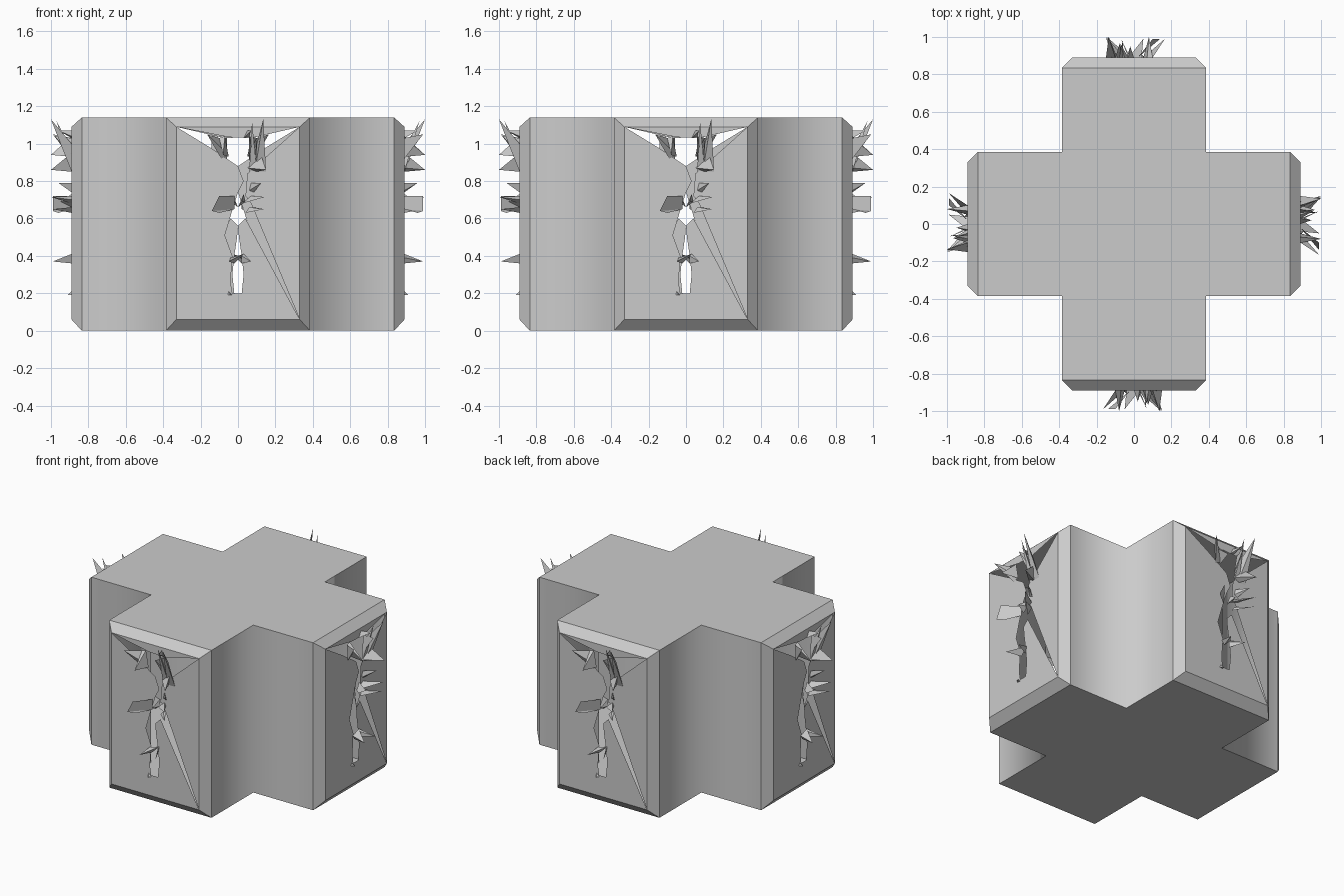
import bpy, bmesh
from math import cos, sin, pi
from mathutils import Matrix, Vector

if "Cube" in bpy.data.objects:
    bpy.data.objects.remove(bpy.data.objects["Cube"])

H, W, L, E = 1.14, 0.385, 0.835, 0.89   # height, arm half width, chamfer start, end plane


def make_object(name, bm):
    me = bpy.data.meshes.new(name)
    bm.to_mesh(me)
    bm.free()
    ob = bpy.data.objects.new(name, me)
    bpy.context.collection.objects.link(ob)
    return ob


def face(bm, pts):
    return bm.faces.new([bm.verts.new(p) for p in pts])


# Hollow cross-shaped body: floor, top, side walls
bm = bmesh.new()
quarter = [(-W, -W), (-W, -L), (W, -L)]
outline = []
for k in range(4):
    c, s = round(cos(k * pi / 2)), round(sin(k * pi / 2))
    outline += [(x * c - y * s, x * s + y * c) for x, y in quarter]
low = [bm.verts.new((x, y, 0)) for x, y in outline]
high = [bm.verts.new((x, y, H)) for x, y in outline]
bm.faces.new(low[::-1])
bm.faces.new(high)
for i in range(12):
    j = (i + 1) % 12
    if i % 3 == 1:
        continue                      # arm ends stay open
    f = bm.faces.new((low[i], low[j], high[j], high[i]))
    f.smooth = True
for e in bm.edges:
    inner = all(abs(abs(v.co.x) - W) < .001 and abs(abs(v.co.y) - W) < .001 for v in e.verts)
    e.smooth = inner and abs(e.verts[0].co.z - e.verts[1].co.z) > .5
make_object("cross_body", bm)

# Broken end panel outlines as (x, z)
cracked_panel = [(-.33, 1.09), (-.33, .06), (.33, .06), (.04, .60), (0, .56),
                 (.005, .5), (.02, .40), (.03, .30), (.02, .20), (-.03, .20),
                 (-.04, .26), (-.03, .40), (-.07, .51), (-.035, .63),
                 (0, .74), (.03, .80), (0, .88), (-.15, .98)]
side_piece = [(.33, .06), (.33, 1.09), (.05, .84), (.04, .72), (.07, .68)]
top_piece = [(-.33, 1.09), (-.05, 1.035), (.07, 1.03), (.33, 1.09)]

# Shards: base polygon (x, z) on the panel, then a tip (x, out, z)
shards = [
    ([(.06, .85), (.10, .86), (.07, .97)], (.075, .08, 1.12)),
    ([(.09, .85), (.15, .85), (.10, 1.0)], (.135, .11, 1.13)),
    ([(.05, .87), (.10, .85), (.12, .95)], (.15, .11, .86)),
    ([(-.10, 1.03), (-.05, .94), (-.09, .92)], (-.165, .10, 1.05)),
    ([(-.10, 1.03), (-.07, 1.04), (-.05, .93)], (-.08, .11, .94)),
    ([(.03, 1.03), (.06, 1.04), (.05, 1.07)], (.07, .07, 1.07)),
    ([(.08, .94), (.06, .91), (.08, 1.03)], (.06, .09, 1.04)),
    ([(.07, .79), (.085, .74), (.06, .75)], (.125, .07, .79)),
    ([(.02, .68), (.07, .72), (.08, .70)], (.145, .11, .715)),
    ([(.04, .63), (.06, .66), (.08, .66)], (.14, .10, .65)),
    ([(.0, .66), (.04, .69), (.03, .73)], (.02, .06, .69)),
    ([(-.02, .36), (-.04, .39), (.03, .41)], (-.05, .10, .37)),
    ([(.02, .36), (.03, .41), (.02, .40)], (.07, .10, .37)),
    ([(-.055, .19), (-.03, .19), (-.05, .21)], (-.04, .02, .19)),
]
# Bent flap left of the crack, (x, out, z)
flap = [(-.02, 0, .72), (-.02, 0, .65), (-.14, .10, .64), (-.10, .10, .72)]

for k, side in enumerate(("front", "right", "back", "left")):
    turn = Matrix.Rotation(k * pi / 2, 4, 'Z')

    # Chamfer frame with fractured panel
    bm = bmesh.new()
    outer = [(-W, -L, 0), (W, -L, 0), (W, -L, H), (-W, -L, H)]
    rim = [(-.33, -E, .06), (.33, -E, .06), (.33, -E, 1.09), (-.33, -E, 1.09)]
    for i in range(4):
        j = (i + 1) % 4
        face(bm, (outer[i], outer[j], rim[j], rim[i]))
    for piece in (cracked_panel, side_piece, top_piece):
        face(bm, [(x, -E, z) for x, z in piece])
    bmesh.ops.remove_doubles(bm, verts=bm.verts, dist=.0001)
    bmesh.ops.triangulate(bm, faces=[f for f in bm.faces if len(f.verts) > 4])
    bm.transform(turn)
    make_object(side + "_broken_panel", bm)

    # Splinters pushed out of the break
    bm = bmesh.new()
    for base, (tx, out, tz) in shards:
        pts = [Vector((x, -E, z)) for x, z in base]
        tip = Vector((tx, -E - out, tz))
        for i in range(3):
            face(bm, (pts[i], pts[(i + 1) % 3], tip))
    a, b, c, d = [Vector((x, -E - o, z)) for x, o, z in flap]
    under = Vector((-.10, -E - .07, .63))
    for tri in ((a, b, c, d), (b, under, c)):
        face(bm, tri)
    bmesh.ops.remove_doubles(bm, verts=bm.verts, dist=.0001)
    bmesh.ops.recalc_face_normals(bm, faces=bm.faces)
    bm.transform(turn)
    make_object(side + "_splinters", bm)
